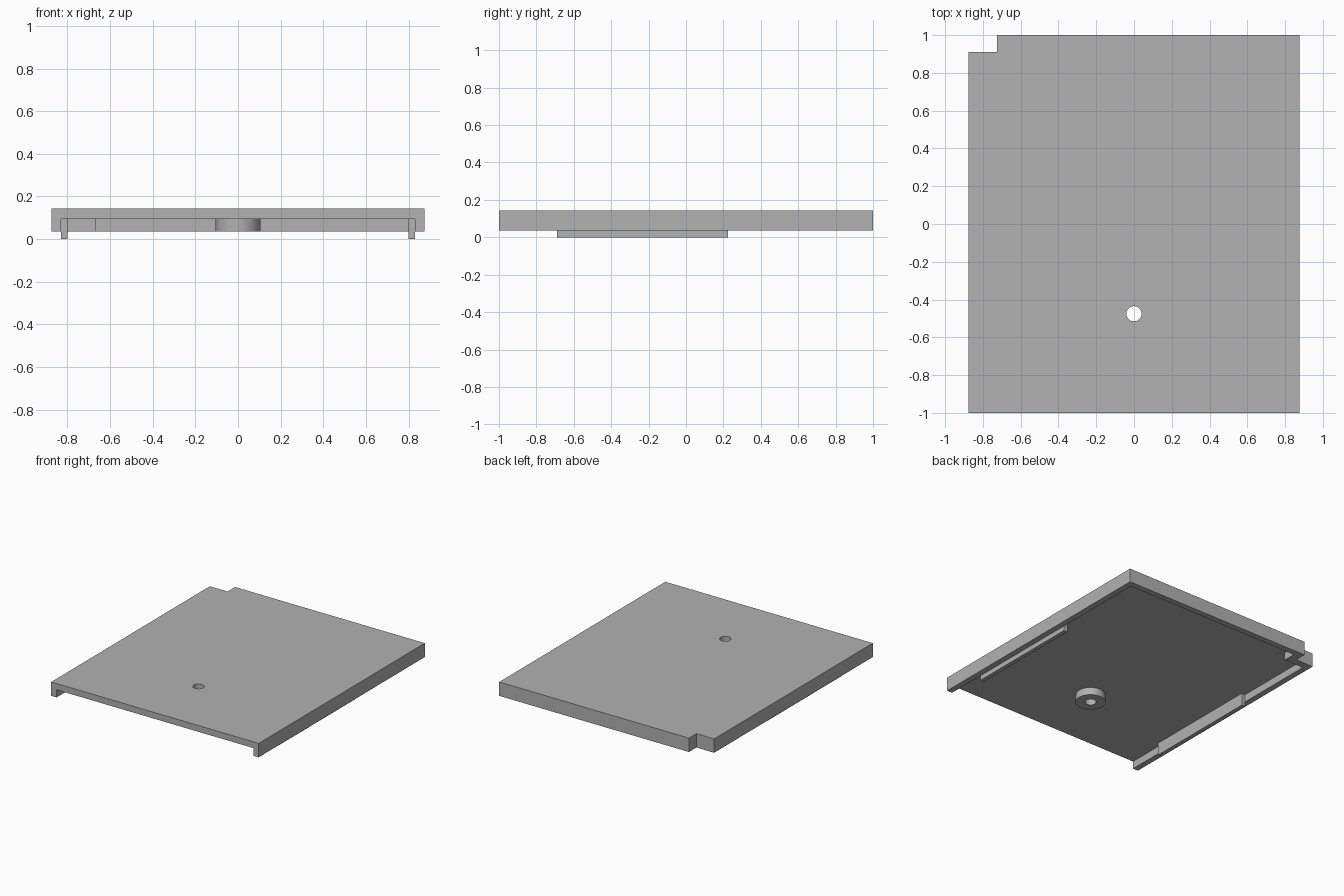
import bpy
import bmesh
import math

cube = bpy.data.objects.get("Cube")
if cube:
    bpy.data.objects.remove(cube, do_unlink=True)

# Main dimensions
HALF_X, HALF_Y = 0.875, 1.0
RIM, TOP, CEILING = 0.037, 0.143, 0.095
INNER_X, INNER_Y = 0.83, 0.955
HOLE_Y = -0.475

grey = bpy.data.materials.new("light grey")
grey.use_nodes = True
colour = (0.445, 0.445, 0.445, 1)
grey.diffuse_color = colour
grey.node_tree.nodes["Principled BSDF"].inputs["Base Color"].default_value = colour


def prism(name, outline, z0, z1):
    """Extrude a flat outline from z0 up to z1."""
    bm = bmesh.new()
    face = bm.faces.new([bm.verts.new((x, y, z0)) for x, y in outline])
    extruded = bmesh.ops.extrude_face_region(bm, geom=[face])["geom"]
    verts = [v for v in extruded if isinstance(v, bmesh.types.BMVert)]
    bmesh.ops.translate(bm, verts=verts, vec=(0, 0, z1 - z0))
    bmesh.ops.recalc_face_normals(bm, faces=bm.faces)
    mesh = bpy.data.meshes.new(name)
    bm.to_mesh(mesh)
    bm.free()
    mesh.materials.append(grey)
    obj = bpy.data.objects.new(name, mesh)
    bpy.context.collection.objects.link(obj)
    return obj


def circle(radius, y, sides=48):
    angles = [math.tau * i / sides for i in range(sides)]
    return [(radius * math.cos(a), y + radius * math.sin(a)) for a in angles]


def notched(half_x, front, back, notch_x, notch_y):
    """Rectangle with its back right corner stepped in."""
    return [(-half_x, front), (half_x, front), (half_x, back),
            (notch_x, back), (notch_x, notch_y), (-half_x, notch_y)]


def combine(target, tool, operation):
    bpy.context.view_layer.objects.active = target
    mod = target.modifiers.new(operation, 'BOOLEAN')
    mod.operation = operation
    mod.solver = 'EXACT'
    mod.object = tool
    bpy.ops.object.modifier_apply(modifier=mod.name)
    bpy.data.objects.remove(tool, do_unlink=True)


# Cover: a slab hollowed from below, open at the front
cover = prism("cover", notched(HALF_X, -HALF_Y, HALF_Y, -0.725, 0.91), RIM, TOP)
recess = prism("recess", notched(INNER_X, -1.2, INNER_Y, -0.665, 0.855), -0.1, CEILING)
combine(cover, recess, 'DIFFERENCE')

# Round boss under the cover, with a through hole
boss = prism("boss", circle(0.105, HOLE_Y), RIM, CEILING + 0.02)
combine(cover, boss, 'UNION')
hole = prism("hole", circle(0.04, HOLE_Y), -0.1, 0.3)
combine(cover, hole, 'DIFFERENCE')

# Clip rails along the inside of the side walls
for name, side in (("left_rail", 1), ("right_rail", -1)):
    inner, outer = side * 0.8, side * (INNER_X + 0.001)
    prism(name, [(inner, -0.69), (outer, -0.69), (outer, 0.225), (inner, 0.225)],
          0, CEILING + 0.005)

# Smooth the round surfaces only
bpy.ops.object.select_all(action='DESELECT')
cover.select_set(True)
bpy.context.view_layer.objects.active = cover
bpy.ops.object.shade_smooth_by_angle(angle=math.radians(30))
